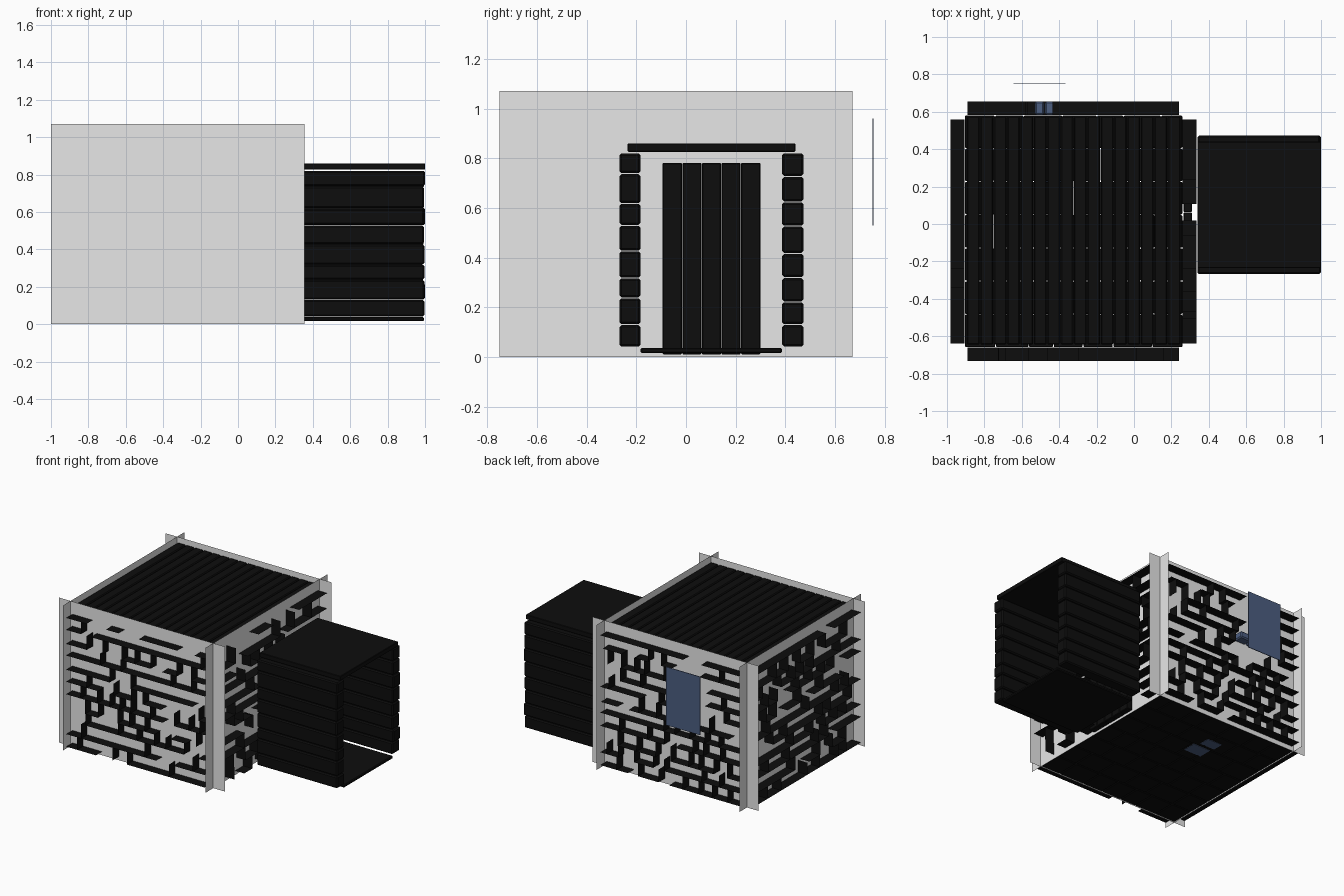
import bpy, bmesh, random
from mathutils import Vector

if "Cube" in bpy.data.objects:
    bpy.data.objects.remove(bpy.data.objects["Cube"])
random.seed(7)


def material(name, rgb):
    m = bpy.data.materials.new(name)
    m.diffuse_color = (*rgb, 1)
    m.use_nodes = True
    m.node_tree.nodes["Principled BSDF"].inputs["Base Color"].default_value = m.diffuse_color
    return m


GREY = material("plaster grey", (0.8, 0.8, 0.8))
BLACK = material("near black", (0.004, 0.004, 0.004))
BLUE = material("slate blue", (0.072, 0.112, 0.22))


def finish(name, bm, mat):
    me = bpy.data.meshes.new(name)
    bm.to_mesh(me)
    bm.free()
    me.materials.append(mat)
    ob = bpy.data.objects.new(name, me)
    bpy.context.collection.objects.link(ob)
    return ob


def add_box(bm, lo, hi):
    r = bmesh.ops.create_cube(bm, size=1)
    for v in r["verts"]:
        v.co = Vector([(a + b) / 2 + c * (b - a) for a, b, c in zip(lo, hi, v.co)])


def boxes(name, items, mat, bevel=0.0):
    bm = bmesh.new()
    for lo, hi in items:
        add_box(bm, lo, hi)
    if bevel:
        bmesh.ops.bevel(bm, geom=bm.edges[:], offset=bevel, segments=1, affect='EDGES')
    return finish(name, bm, mat)


def quad(bm, pts):
    bm.faces.new([bm.verts.new(p) for p in pts])


X0, X1, Y0, Y1, H = -0.905, 0.26, -0.66, 0.582, 1.07

# thin wall sheets that cross at the corners
for name, y in (("front_wall", Y0), ("back_wall", Y1)):
    bm = bmesh.new()
    quad(bm, [(-1, y, 0), (0.355, y, 0), (0.355, y, H), (-1, y, H)])
    finish(name, bm, GREY)
for name, x in (("left_wall", X0), ("right_wall", X1)):
    bm = bmesh.new()
    quad(bm, [(x, -0.75, 0), (x, 0.67, 0), (x, 0.67, H), (x, -0.75, H)])
    finish(name, bm, GREY)


def brick_joints(name, axis, plane, out, u0, u1, hole):
    """Loose brick edges: sheets standing out from a wall along the joints."""
    bm = bmesh.new()

    def pt(u, d, z):
        return (u, plane + d, z) if axis == 'y' else (plane + d, u, z)

    def sheet(ua, za, ub, zb):
        um, zm = (ua + ub) / 2, (za + zb) / 2
        if hole and hole[0] < um < hole[1] and hole[2] < zm < hole[3]:
            return
        quad(bm, [pt(ua, 0, za), pt(ub, 0, zb), pt(ub, out, zb), pt(ua, out, za)])

    rows = [0.03 + 0.0955 * i + random.uniform(-0.01, 0.01) for i in range(11)]
    for i, z in enumerate(rows):
        u = u0
        while u < u1 - 0.02:
            nxt = min(u1, u + random.uniform(0.08, 0.17))
            if random.random() < 0.74:
                sheet(u, z, nxt, z)
            if i < len(rows) - 1 and u > u0 and random.random() < 0.55:
                sheet(u, z, u, rows[i + 1])
            u = nxt
    finish(name, bm, BLACK)


brick_joints("front_bricks", 'y', Y0, -0.072, -0.89, 0.24, None)
brick_joints("back_bricks", 'y', Y1, 0.073, -0.89, 0.24, (-0.62, -0.38, 0.55, 1.0))
brick_joints("left_bricks", 'x', X0, -0.075, -0.64, 0.56, None)
brick_joints("right_bricks", 'x', X1, 0.075, -0.64, 0.56, (-0.1, 0.31, 0, 0.79))

# window pane standing off the back wall, with blue bricks behind it
boxes("window_pane", [((-0.645, 0.75, 0.53), (-0.365, 0.755, 0.96))], BLUE)
boxes("blue_bricks", [((-0.53, Y1, 0.66), (-0.48, 0.655, 0.71)),
                      ((-0.475, Y1, 0.66), (-0.385, 0.655, 0.71))], BLUE, 0.008)

# ceiling planks
n = 16
w = (0.25 + 0.895) / n
boxes("ceiling_planks", [((-0.895 + i * w + 0.002, -0.645, 1.005),
                          (-0.895 + (i + 1) * w - 0.002, 0.575, 1.035))
                         for i in range(n)], BLACK, 0.006)

# floor stones in seven rows of random widths
stones = []
step = (Y1 - Y0) / 7
for r in range(7):
    x = X0
    while x < X1 - 0.01:
        nx = x + random.uniform(0.13, 0.24)
        if nx > X1 - 0.08:
            nx = X1
        stones.append(((x + 0.002, Y0 + r * step + 0.002, 0.003),
                       (nx - 0.002, Y0 + (r + 1) * step - 0.002, 0.03)))
        x = nx
boxes("floor_stones", stones, BLACK, 0.004)
boxes("blue_floor_chips", [((-0.48, 0.26, 0.0), (-0.36, 0.34, 0.004)),
                           ((-0.47, 0.13, 0.0), (-0.33, 0.23, 0.004))], BLUE)

# deep door surround: stacked stones, lintel and sill
PX0, PX1 = 0.34, 0.99
levels = {"left": [0.04, 0.13, 0.238, 0.318, 0.427, 0.53, 0.618, 0.738, 0.822],
          "right": [0.04, 0.13, 0.222, 0.32, 0.417, 0.527, 0.625, 0.727, 0.822]}
for side, (ya, yb) in {"left": (-0.268, -0.183), "right": (0.387, 0.473)}.items():
    z = levels[side]
    boxes(f"{side}_door_column",
          [((PX0, ya, a + 0.002), (PX1 + random.uniform(0, 0.01), yb, b - 0.002))
           for a, b in zip(z, z[1:])], BLACK, 0.008)
boxes("door_lintel", [((PX0, -0.235, 0.826), (1.0, 0.44, 0.86))], BLACK, 0.003)
boxes("door_sill", [((PX0, -0.183, 0.016), (0.995, 0.386, 0.037))], BLACK, 0.005)

# plank door
d = (0.30 + 0.095) / 5
boxes("door_planks", [((X1 + 0.005, -0.095 + i * d + 0.001, 0.01),
                       (X1 + 0.05, -0.095 + (i + 1) * d - 0.001, 0.782))
                      for i in range(5)], BLACK, 0.004)
